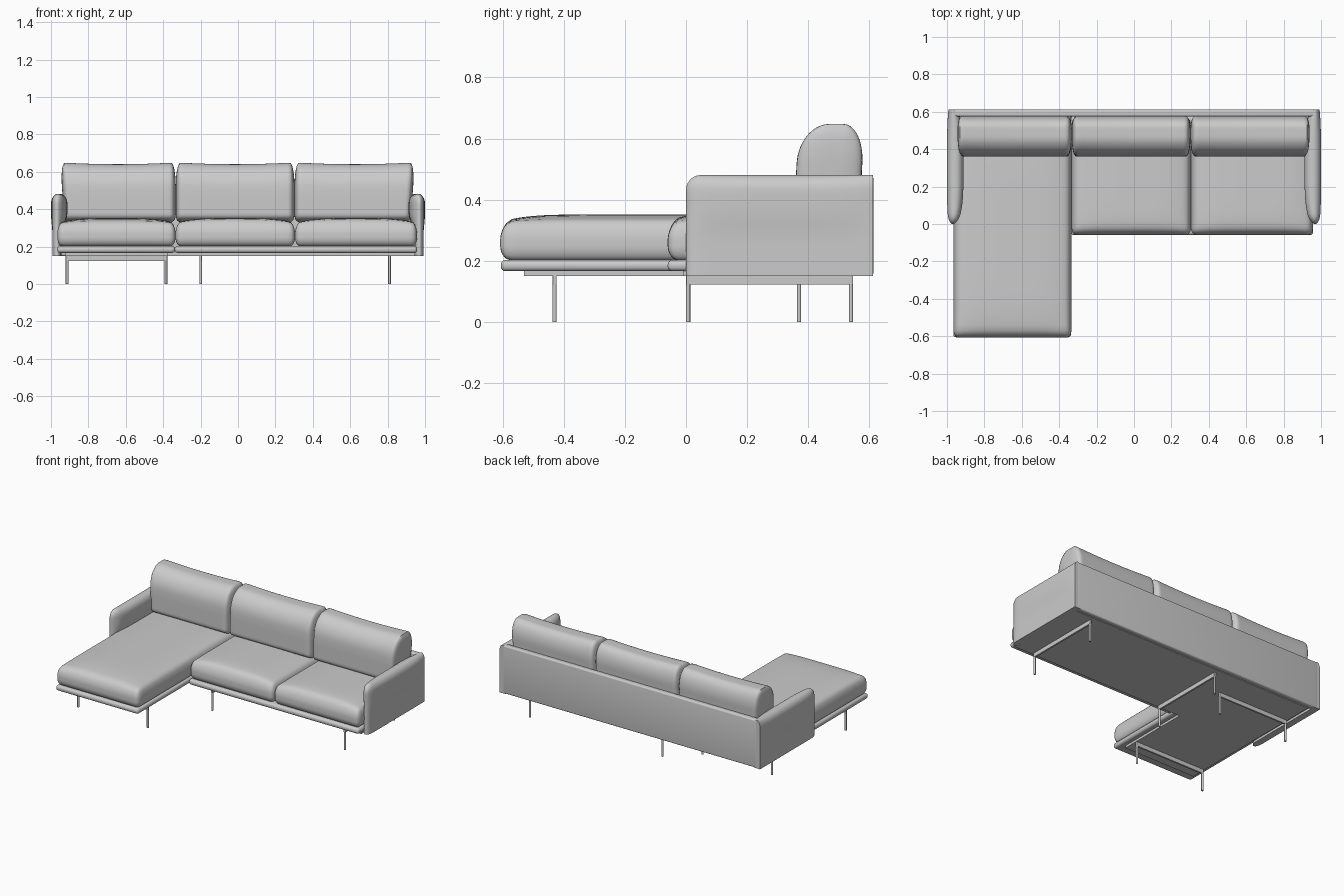
import bpy, bmesh, math
from mathutils import Vector

if "Cube" in bpy.data.objects:
    bpy.data.objects.remove(bpy.data.objects["Cube"])


def finish(name, bm, angle=40):
    bmesh.ops.recalc_face_normals(bm, faces=bm.faces)
    me = bpy.data.meshes.new(name)
    bm.to_mesh(me)
    bm.free()
    ob = bpy.data.objects.new(name, me)
    bpy.context.collection.objects.link(ob)
    bpy.ops.object.select_all(action='DESELECT')
    ob.select_set(True)
    bpy.context.view_layer.objects.active = ob
    bpy.ops.object.shade_smooth_by_angle(angle=math.radians(angle))
    return ob


def soft_box(name, lo, hi, r_lo, r_hi, warp, cuts=25, angle=60):
    """Rounded box with its own radius on each side, then reshaped by warp(p, u)."""
    bm = bmesh.new()
    bmesh.ops.create_cube(bm, size=2)
    bmesh.ops.subdivide_edges(bm, edges=bm.edges[:], cuts=cuts, use_grid_fill=True)
    for v in bm.verts:
        p, q, d, r = [0] * 3, [0] * 3, [0] * 3, [0] * 3
        for i in range(3):
            c = math.sin(v.co[i] * math.pi / 2)      # crowd the grid near the edges
            p[i] = (lo[i] + hi[i]) / 2 + c * (hi[i] - lo[i]) / 2
            q[i] = min(max(p[i], lo[i] + r_lo[i]), hi[i] - r_hi[i])
            r[i] = r_lo[i] if p[i] < q[i] else r_hi[i]
            d[i] = (p[i] - q[i]) / r[i]
        n = math.sqrt(sum(k * k for k in d)) or 1
        p = Vector([q[i] + r[i] * d[i] / n for i in range(3)])
        u = [2 * (p[i] - lo[i]) / (hi[i] - lo[i]) - 1 for i in range(3)]
        v.co = warp(p, u)
    return finish(name, bm, angle)


def board(name, lo, hi, bevel=0.0, segments=4):
    bm = bmesh.new()
    bmesh.ops.create_cube(bm, size=1)
    for v in bm.verts:
        v.co = [(lo[i] + hi[i]) / 2 + v.co[i] * (hi[i] - lo[i]) for i in range(3)]
    if bevel:
        bmesh.ops.bevel(bm, geom=bm.edges[:], offset=bevel, segments=segments,
                        profile=0.5, affect='EDGES')
    return finish(name, bm)


# Seat cushions, crowned on top
def crown(p, u):
    if u[2] > 0:
        p.z += 0.026 * u[2] * (1 - u[0] ** 4) * (1 - u[1] ** 8)
    return p


seats = [("chaise_cushion", -0.966, -0.334, -0.608),
         ("middle_seat_cushion", -0.334, 0.305, -0.06),
         ("right_seat_cushion", 0.305, 0.957, -0.06)]
for name, x0, x1, y0 in seats:
    soft_box(name, (x0, y0, 0.2), (x1, 0.57, 0.326),
             (0.03, 0.04, 0.05), (0.03, 0.04, 0.06), crown)


# Back cushions, leaning back with a slightly sagging top edge
def make_lean(flare):
    def lean(p, u):
        t = (p.z - 0.33) / 0.31
        p.y += 0.018 * max(t - 0.5, 0)
        p.z -= 0.010 * (1 - u[0] ** 2) * max(u[2], 0)
        p.x -= flare * 0.022 * (1 - t) * max(u[0] * flare, 0)
        return p
    return lean


backs = [("left_back_cushion", -0.95, -0.333, -1),
         ("middle_back_cushion", -0.333, 0.302, 0),
         ("right_back_cushion", 0.302, 0.945, 1)]
for name, x0, x1, flare in backs:
    soft_box(name, (x0, 0.36, 0.33), (x1, 0.575, 0.65),
             (0.025, 0.10, 0.04), (0.025, 0.07, 0.13), make_lean(flare))


# Padded arms: thin at the ends and bottom, full near the top
for side, s in (("left", -1), ("right", 1)):
    def pad(p, u, s=s):
        p.y = min(p.y, 0.612)
        p.z = max(p.z, 0.15)
        k = min(max((p.z - 0.26) / 0.12, 0), 1)
        k = k * k * (3 - 2 * k)
        b = 1 - abs(2 * p.y / 0.612 - 1) ** 4
        p.x += b * k * (-0.0125 + 0.0205 * u[0])
        p.x *= s
        return p
    soft_box(side + "_arm", (0.945, 0, 0.10), (0.992, 0.66, 0.481),
             (0.022, 0.05, 0.04), (0.022, 0.04, 0.05), pad, angle=45)

# Back panel
board("back_panel", (-0.968, 0.575, 0.15), (0.968, 0.613, 0.48), 0.01)

# Base: rounded platforms over recessed slabs
board("chaise_platform", (-0.966, -0.606, 0.166), (-0.337, 0.58, 0.203), 0.016)
board("seat_platform", (-0.337, -0.06, 0.166), (0.957, 0.58, 0.203), 0.016)
board("chaise_slab", (-0.925, -0.53, 0.15), (-0.375, 0.575, 0.17))
board("seat_slab", (-0.375, -0.01, 0.15), (0.945, 0.576, 0.17))


# Leg frames: a flat rail with a thin round leg at each end
def leg_frame(name, a, b):
    w = 0.006
    board(name + "_rail", (a[0] - w, a[1] - w, 0.122), (b[0] + w, b[1] + w, 0.151))
    for i, (x, y) in enumerate((a, b)):
        bm = bmesh.new()
        bmesh.ops.create_cone(bm, cap_ends=True, segments=16,
                              radius1=0.007, radius2=0.007, depth=0.15)
        bmesh.ops.translate(bm, verts=bm.verts, vec=(x, y, 0.075))
        finish(f"{name}_leg_{i + 1}", bm)


leg_frame("chaise_front", (-0.914, -0.43), (-0.385, -0.43))
leg_frame("chaise_rear", (-0.914, 0.37), (-0.385, 0.37))
leg_frame("seat_inner", (-0.2, 0.007), (-0.2, 0.54))
leg_frame("seat_outer", (0.81, 0.007), (0.81, 0.54))
